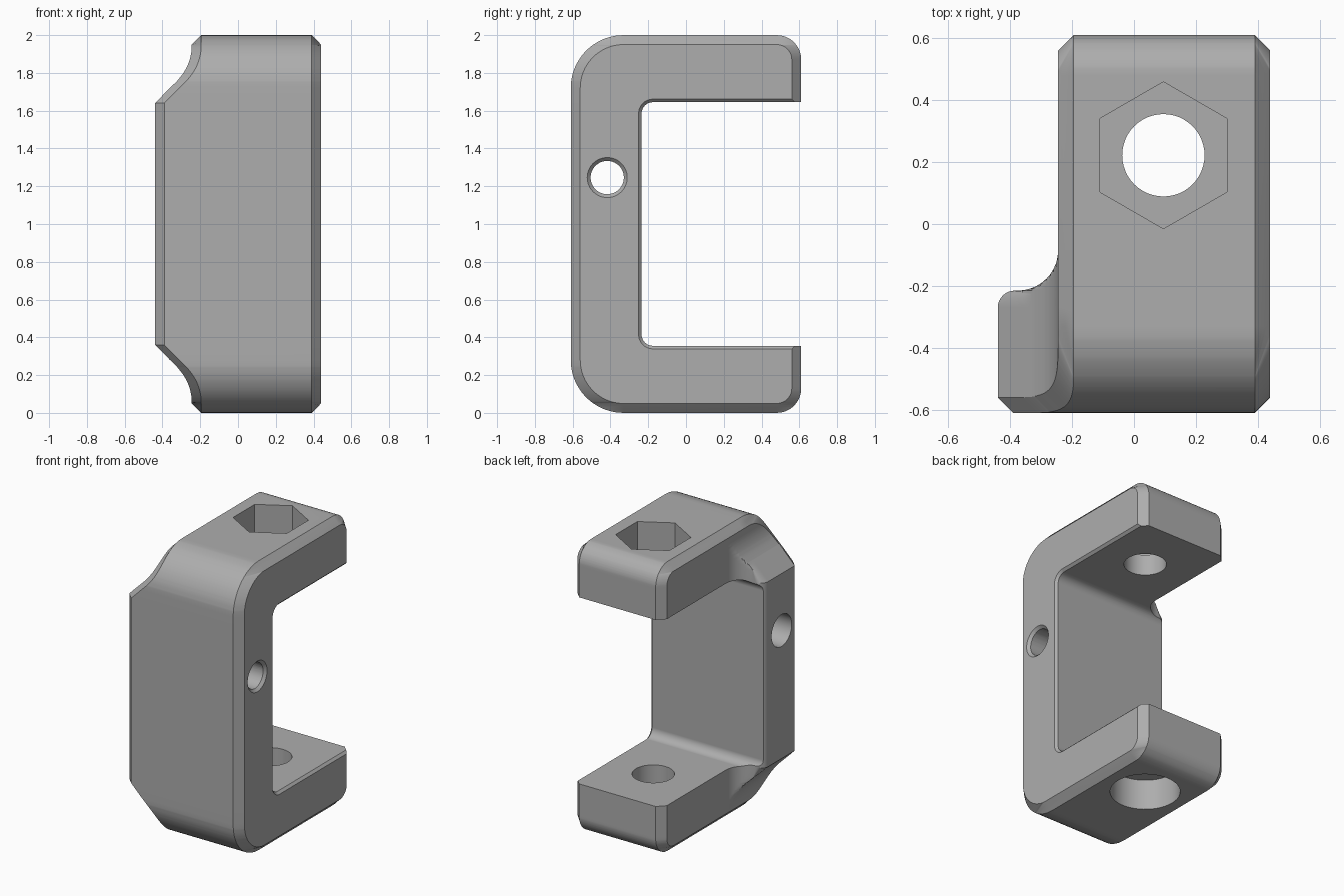
import bpy, bmesh
from math import sin, cos, pi, sqrt, radians
from mathutils import Matrix, Vector

cube = bpy.data.objects.get("Cube")
if cube:
    bpy.data.objects.remove(cube, do_unlink=True)

grey = bpy.data.materials.new("plain grey")
grey.use_nodes = True
GREY = (0.42, 0.42, 0.42, 1)
grey.diffuse_color = GREY
grey.node_tree.nodes["Principled BSDF"].inputs["Base Color"].default_value = GREY

CH = 0.05                     # outer chamfer
FRONT, BACK = -0.61, 0.61
RIGHT, FLANGE, TAB = 0.44, -0.245, -0.44
R_FRONT, R_BACK = 0.28, 0.13  # outer corner radii


def arc(cx, cy, r, a0, a1, n=10):
    """Points along an arc, angles in degrees."""
    angles = [radians(a0 + (a1 - a0) * i / n) for i in range(n + 1)]
    return [(cx + r * cos(a), cy + r * sin(a)) for a in angles]


def make_object(name, bm):
    bmesh.ops.recalc_face_normals(bm, faces=bm.faces)
    mesh = bpy.data.meshes.new(name)
    bm.to_mesh(mesh)
    bm.free()
    mesh.materials.append(grey)
    ob = bpy.data.objects.new(name, mesh)
    bpy.context.collection.objects.link(ob)
    return ob


def loft(name, rings):
    """Skin equal-length rings of points and cap both ends."""
    bm = bmesh.new()
    loops = [[bm.verts.new(p) for p in ring] for ring in rings]
    n = len(rings[0])
    for a, b in zip(loops, loops[1:]):
        for i in range(n):
            j = (i + 1) % n
            bm.faces.new((a[i], a[j], b[j], b[i]))
    bm.faces.new(loops[0])
    bm.faces.new(loops[-1])
    bmesh.ops.remove_doubles(bm, verts=bm.verts, dist=0.0002)
    return make_object(name, bm)


def tab_edge(u):
    """Left silhouette at height u above or below the middle."""
    if u <= 0.64:
        return TAB
    if u <= 0.76:
        return TAB + (u - 0.64)
    if u < 0.945:
        return FLANGE - 0.26 + sqrt(0.26 ** 2 - (0.945 - u) ** 2)
    return FLANGE


def corner_drop(u, radius, inset):
    """How far the rounded outline, inset, has drawn in at height u."""
    over = u - (1 - radius)
    if over <= 0:
        return inset
    return radius - sqrt(max(0, (radius - inset) ** 2 - over ** 2))


# Plan outline from the flange, through the fillet, round the tab's edge
plan = arc(-0.375, -0.085, 0.13, 0, -90) + arc(-0.385, -0.27, 0.055, 90, 180, 8)


def section(z):
    u = abs(z - 1)
    d = min(CH, max(0, 1 - u))
    left = tab_edge(u) + CH - d
    right = RIGHT - CH
    front, front_in = [FRONT + corner_drop(u, R_FRONT, k) for k in (0, d)]
    back, back_in = [BACK - corner_drop(u, R_BACK, k) for k in (0, d)]
    pts = [(tab_edge(u) + CH, front), (right, front), (right + d, front_in),
           (right + d, back_in), (right, back), (FLANGE + CH, back),
           (FLANGE + CH - d, back_in)]
    pts += [(max(x, left), y) for x, y in plan]
    pts.append((left, front_in))
    return [(x, y, z) for x, y in pts]


# Heights follow the curved parts of the outline
heights = {0.64, 0.76, 0.945, 1 - CH, 1.0}
for radius in (R_FRONT, R_BACK):
    for r in (radius, radius - CH):
        heights |= {round(1 - radius + r * sin(pi / 2 * i / 12), 3) for i in range(13)}
heights |= {round(0.945 - 0.26 * sin(pi / 4 * i / 8), 3) for i in range(9)}
levels = []
for h in sorted(heights):
    if not levels or h - levels[-1] > 0.0015:
        levels.append(h)
levels = [1 - h for h in reversed(levels)] + [1 + h for h in levels]
body = loft("clamp_body", [section(z) for z in levels])


# Opening between the jaws, with a small chamfer on the right side
def slot_ring(x, grow):
    y0, z0, z1, r = -0.235 - grow, 0.355 - grow, 1.645 + grow, 0.06 + grow
    pts = arc(y0 + r, z0 + r, r, 270, 180) + arc(y0 + r, z1 - r, r, 180, 90)
    return [(x, y, z) for y, z in pts + [(1, z1), (1, z0)]]


cutters = [loft("jaw_opening", [slot_ring(-1, 0), slot_ring(RIGHT - 0.016, 0),
                                slot_ring(RIGHT + 0.016, 0.032)])]


def drill(name, start, end, r0, r1, sides=48, spin=0):
    """Cylinder or cone cutter between two points."""
    a, b = Vector(start), Vector(end)
    bm = bmesh.new()
    turn = (b - a).to_track_quat('Z', 'Y').to_matrix().to_4x4()
    bmesh.ops.create_cone(bm, cap_ends=True, segments=sides, radius1=r0, radius2=r1,
                          depth=(b - a).length,
                          matrix=Matrix.Translation((a + b) / 2) @ turn @ Matrix.Rotation(spin, 4, 'Z'))
    cutters.append(make_object(name, bm))


# Bolt holes: hex pocket above, round counterbore below
bx, by = 0.095, 0.222
drill("bolt_bore", (bx, by, -0.2), (bx, by, 2.2), 0.133, 0.133)
drill("nut_pocket", (bx, by, 1.79), (bx, by, 2.2), 0.237, 0.237, 6)
drill("bolt_counterbore", (bx, by, -0.2), (bx, by, 0.21), 0.22, 0.22)

# Cross hole through the spine
hy, hz = -0.417, 1.246
drill("cross_bore", (-0.7, hy, hz), (0.7, hy, hz), 0.088, 0.088)
drill("cross_countersink", (0.422, hy, hz), (0.458, hy, hz), 0.088, 0.124)
drill("cross_counterbore", (-0.7, hy, hz), (-0.15, hy, hz), 0.11, 0.11)

for cutter in cutters:
    cutter.hide_render = True
    mod = body.modifiers.new(cutter.name, 'BOOLEAN')
    mod.operation, mod.solver, mod.object = 'DIFFERENCE', 'EXACT', cutter

# Bake the cuts and discard the cutters
graph = bpy.context.evaluated_depsgraph_get()
body_mesh = bpy.data.meshes.new_from_object(body.evaluated_get(graph))
body.modifiers.clear()
body.data = body_mesh
body_mesh.materials.clear()
body_mesh.materials.append(grey)
for poly in body_mesh.polygons:
    poly.material_index = 0
for cutter in cutters:
    bpy.data.objects.remove(cutter, do_unlink=True)

bpy.ops.object.select_all(action='DESELECT')
body.select_set(True)
bpy.context.view_layer.objects.active = body
bpy.ops.object.shade_smooth_by_angle(angle=radians(28))
weighted = body.modifiers.new("even_shading", 'WEIGHTED_NORMAL')
weighted.keep_sharp = True
